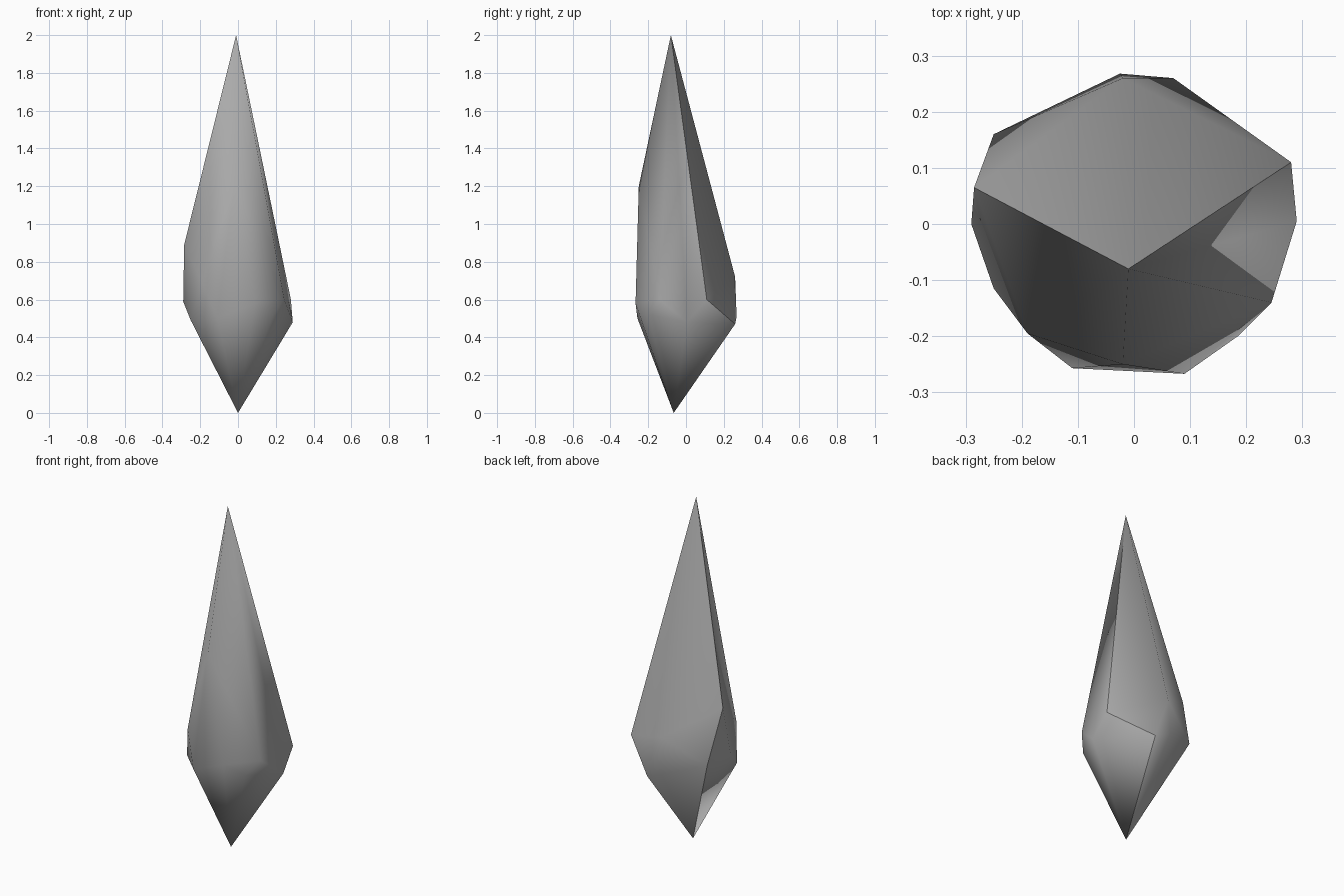
import bpy
import bmesh

cube = bpy.data.objects.get("Cube")
if cube:
    bpy.data.objects.remove(cube, do_unlink=True)

# Stone material
stone = bpy.data.materials.new("grey_stone")
stone.use_nodes = True
colour = (0.42, 0.42, 0.42, 1)
stone.diffuse_color = colour
stone.node_tree.nodes["Principled BSDF"].inputs["Base Color"].default_value = colour

# Tips and the corners where two smooth sides meet in a hard crease
tip = (-0.01, -0.08, 2.0)
base = (0.0, -0.065, 0.0)
crease = [
    tip, (0.28, 0.11, 0.6), (0.07, 0.26, 0.47),
    base, (-0.25, 0.16, 0.58), (-0.285, 0.065, 0.89),
]

# Corners of the soft belt around the widest part
belt = [
    (-0.02, 0.26, 0.72), (-0.025, 0.268, 0.51),
    (-0.29, 0.0, 0.59), (-0.25, -0.115, 0.49), (-0.19, -0.195, 0.69),
    (-0.11, -0.257, 0.5), (-0.02, -0.25, 1.2), (0.09, -0.267, 0.58),
    (0.185, -0.2, 0.52), (0.245, -0.14, 0.6), (0.29, 0.005, 0.48),
]

# Wrap the corners in a faceted shell
bm = bmesh.new()
crease_verts = [bm.verts.new(p) for p in crease]
for p in belt:
    bm.verts.new(p)
bmesh.ops.convex_hull(bm, input=bm.verts[:])
bmesh.ops.recalc_face_normals(bm, faces=bm.faces[:])

# Smooth sides, split only along the crease
for face in bm.faces:
    face.smooth = True
for a, b in zip(crease_verts, crease_verts[1:] + crease_verts[:1]):
    edge = bm.edges.get((a, b))
    if edge:
        edge.smooth = False

mesh = bpy.data.meshes.new("crystal_shard")
bm.to_mesh(mesh)
bm.free()
mesh.materials.append(stone)
shard = bpy.data.objects.new("crystal_shard", mesh)
bpy.context.collection.objects.link(shard)
